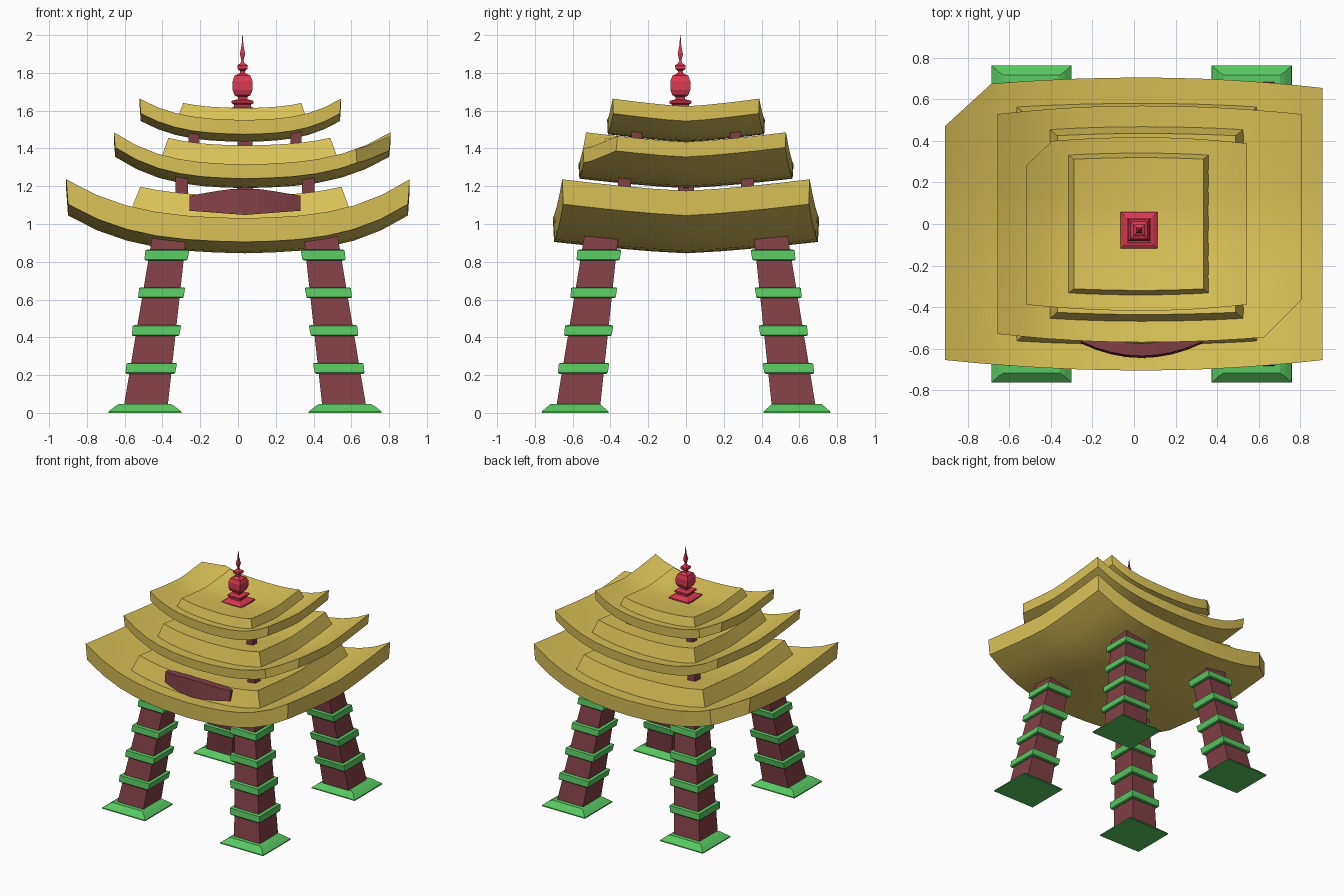
import bpy, bmesh, math
from mathutils import Vector

if "Cube" in bpy.data.objects:
    bpy.data.objects.remove(bpy.data.objects["Cube"])

CX = 0.037  # axis of legs, crowns and posts


def material(name, rgb):
    m = bpy.data.materials.new(name)
    m.diffuse_color = (*rgb, 1)
    m.use_nodes = True
    m.node_tree.nodes["Principled BSDF"].inputs["Base Color"].default_value = m.diffuse_color
    return m


GOLD = material("gold", (0.72, 0.56, 0.10))
GREEN = material("green", (0.10, 0.58, 0.12))
RED = material("red", (0.68, 0.04, 0.08))
WOOD = material("dark_wood", (0.22, 0.05, 0.06))


def finish(bm, name, mat, smooth=None):
    bmesh.ops.recalc_face_normals(bm, faces=bm.faces)
    me = bpy.data.meshes.new(name)
    bm.to_mesh(me)
    bm.free()
    me.materials.append(mat)
    ob = bpy.data.objects.new(name, me)
    bpy.context.collection.objects.link(ob)
    if smooth:
        me.polygons.foreach_set("use_smooth", [True] * len(me.polygons))
        me.set_sharp_from_angle(angle=math.radians(smooth))
    return ob


def loft(name, sections, mat):
    """Square sections (cx, cy, z, half_x, half_y) skinned from bottom to top."""
    bm = bmesh.new()
    rings = [[bm.verts.new((cx + sx * hx, cy + sy * hy, z))
              for sx, sy in ((-1, -1), (1, -1), (1, 1), (-1, 1))]
             for cx, cy, z, hx, hy in sections]
    for a, b in zip(rings, rings[1:]):
        for i in range(4):
            j = (i + 1) % 4
            bm.faces.new((a[i], a[j], b[j], b[i]))
    bm.faces.new(rings[0][::-1])
    bm.faces.new(rings[-1])
    return finish(bm, name, mat)


def bent_block(name, lo, hi, hy, z0, z1, lift, sag, su=1, sv=1, taper=0.0, cut=None):
    """Block bent upwards towards its ends, most of all at the corners."""
    bm = bmesh.new()
    bmesh.ops.create_cube(bm, size=2)
    for axis, cuts in ((0, 11), (1, 7)):
        edges = [e for e in bm.edges
                 if abs((e.verts[0].co - e.verts[1].co).normalized()[axis]) > 0.9]
        bmesh.ops.subdivide_edges(bm, edges=edges, cuts=cuts, use_grid_fill=True)
    for v in bm.verts:
        w = v.co.z
        k = 1 + taper * (w + 1) / 2
        u, t = v.co.x * su * k, v.co.y * sv * (1 + taper * 0.9 * (w + 1) / 2)
        x = CX + u * ((hi - CX) if u > 0 else (CX - lo))
        y = t * hy * (1 + 0.075 * (1 - u * u))
        h = lift * (0.1 * abs(u) + 0.9 * abs(u) ** 3) + sag * abs(t) ** 1.3
        v.co = (x, y, (z0 if w < 0 else z1) + h)
    if cut:  # clipped corner
        a, b = Vector((*cut[0], 0)), Vector((*cut[1], 0))
        n = (b - a).cross(Vector((0, 0, 1))).normalized()
        if n.dot(a) < 0:
            n = -n
        r = bmesh.ops.bisect_plane(bm, geom=bm.verts[:] + bm.edges[:] + bm.faces[:],
                                   plane_co=a, plane_no=n, clear_outer=True)
        rim = [e for e in r["geom_cut"] if isinstance(e, bmesh.types.BMEdge)]
        bmesh.ops.holes_fill(bm, edges=rim, sides=0)
    return finish(bm, name, GOLD, 30)


# Three roof tiers, each a curved slab with a raised crown
tiers = [
    (-0.90, 0.90, 0.65, 0.845, 0.97, 0.20, 0.06, 0.135, ((-0.89, 0.49), (-0.66, 0.70))),
    (-0.65, 0.80, 0.525, 1.19, 1.265, 0.165, 0.05, 0.115, ((0.79, -0.38), (0.61, -0.56))),
    (-0.515, 0.54, 0.385, 1.435, 1.51, 0.11, 0.04, 0.075, ((-0.51, 0.29), (-0.38, 0.415))),
]
for i, (lo, hi, hy, zb, zt, lift, sag, crown, cut) in enumerate(tiers, 1):
    bent_block(f"roof_{i}", lo, hi, hy, zb, zt, lift, sag, taper=0.01, cut=cut)
    bent_block(f"roof_{i}_crown", lo, hi, hy, zt - 0.02, zt + crown, lift, sag,
               su=0.65, sv=0.84, taper=-0.09)

# Four leaning legs with foot plates and bands
for sx, xn in ((-1, "left"), (1, "right")):
    for sy, yn in ((-1, "front"), (1, "back")):
        def section(z, extra=0.0):
            r = 0.117 - 0.029 * z + extra
            return (CX + sx * (0.53 - 0.138 * z), sy * (0.575 - 0.135 * z), z, r, r)

        tag = f"{yn}_{xn}"
        loft(f"{tag}_leg", [section(0.02), section(0.95)], WOOD)
        px, py = CX + sx * 0.53, sy * 0.587
        loft(f"{tag}_foot", [(px, py, 0, 0.193, 0.177), (px, py, 0.008, 0.192, 0.176),
                             (px, py, 0.035, 0.158, 0.145), (px, py, 0.048, 0.135, 0.13)], GREEN)
        for k in range(4):
            z = 0.235 + 0.2 * k
            loft(f"{tag}_band_{k + 1}", [section(z - 0.028, 0.015), section(z - 0.022, 0.021),
                                         section(z + 0.026, 0.024), section(z + 0.029, 0.015)], GREEN)

# Short posts between the tiers
for level, (dx, dy, r, z0, z1) in enumerate(((0.335, 0.325, 0.034, 1.05, 1.27),
                                             (0.27, 0.26, 0.028, 1.33, 1.50)), 1):
    for n, (sx, sy) in enumerate(((-1, -1), (1, -1), (1, 1), (-1, 1)), 1):
        x, y = CX + sx * dx, sy * dy
        loft(f"post_{level}_{n}", [(x, y, z0, r, r), (x, y, z1, r, r)], WOOD)
loft("centre_post", [(CX, 0, 1.05, 0.045, 0.045), (CX, 0, 1.5, 0.04, 0.04)], WOOD)

# Curved plaque on the front of the lowest roof
bm = bmesh.new()
cols = []
for i in range(9):
    s = i / 4 - 1
    x, y = CX + s * 0.293, -0.645 + 0.07 * s * s
    top = 1.185 - 0.035 * max(0, abs(s) - 0.3) / 0.7
    bot = 1.048 + 0.022 * abs(s)
    cols.append([bm.verts.new(c) for c in ((x, y, bot), (x, y + 0.01, top),
                                           (x, y + 0.07, top), (x, y + 0.07, bot))])
for a, b in zip(cols, cols[1:]):
    for i in range(4):
        j = (i + 1) % 4
        bm.faces.new((a[i], a[j], b[j], b[i]))
bm.faces.new(cols[0])
bm.faces.new(cols[-1][::-1])
finish(bm, "front_plaque", WOOD)

# Square-section finial
profile = [(0.088, 1.56), (0.088, 1.60), (0.07, 1.612), (0.045, 1.62), (0.045, 1.632),
           (0.058, 1.64), (0.058, 1.652), (0.025, 1.66), (0.025, 1.672), (0.042, 1.682),
           (0.053, 1.71), (0.053, 1.755), (0.042, 1.785), (0.015, 1.798), (0.012, 1.81),
           (0.026, 1.82), (0.028, 1.84), (0.012, 1.85), (0.005, 1.865), (0.014, 1.90),
           (0.005, 1.945), (0.001, 2.0)]
loft("finial", [(0.024, -0.03, z, r, r) for r, z in profile], RED)
